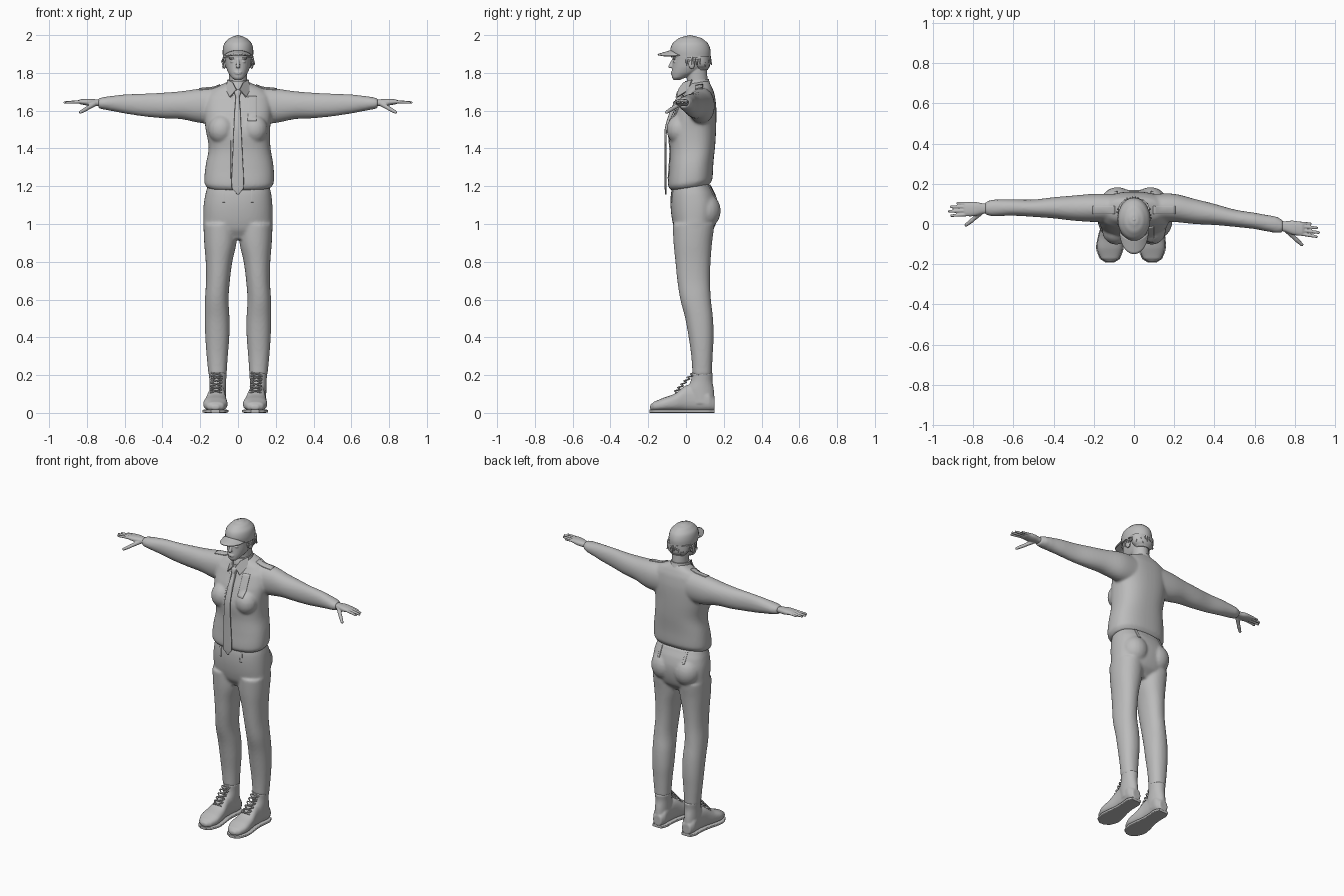
import bpy, bmesh, math, random
from mathutils import Vector, Matrix

if "Cube" in bpy.data.objects:
    bpy.data.objects.remove(bpy.data.objects["Cube"])

random.seed(4)
GREY = (0.5, 0.5, 0.5, 1)
mat = bpy.data.materials.new("plain_grey")
mat.use_nodes = True
mat.diffuse_color = GREY
mat.node_tree.nodes["Principled BSDF"].inputs["Base Color"].default_value = GREY


def spline(rows, steps=4):
    """Smoothly resample section rows."""
    out = []
    for i in range(len(rows) - 1):
        a, b, c, d = (rows[max(0, min(len(rows) - 1, i + k))] for k in (-1, 0, 1, 2))
        for s in range(steps):
            t = s / steps
            out.append([q + t * ((r - p) + t * ((2*p - 5*q + 4*r - w) + t * (3*q - p - 3*r + w))) / 2
                        if n else q + t * (r - q)
                        for n, (p, q, r, w) in enumerate(zip(a, b, c, d))])
    return out + [list(rows[-1])]


def loft(bm, axis, rows, power=1.0, sides=32, tilt=0.0):
    """Skin over sections (position, low, high, low, high) along an axis."""
    ia, ib = [k for k in range(3) if k != axis]
    rings = []
    for t, a0, a1, b0, b1 in spline(rows):
        ring = []
        for k in range(sides):
            ang = math.tau * k / sides
            c, s = math.cos(ang), math.sin(ang)
            co = Vector()
            co[ia] = (a0 + a1) / 2 + (a1 - a0) / 2 * math.copysign(abs(c) ** power, c)
            co[ib] = (b0 + b1) / 2 + (b1 - b0) / 2 * math.copysign(abs(s) ** power, s)
            co[axis] = t + tilt * co[ib]
            ring.append(bm.verts.new(co))
        rings.append(ring)
    for r0, r1 in zip(rings, rings[1:]):
        for k in range(sides):
            j = (k + 1) % sides
            bm.faces.new((r0[k], r0[j], r1[j], r1[k]))
    bm.faces.new(rings[0])
    bm.faces.new(rings[-1])


def ball(bm, centre, radii):
    m = Matrix.Translation(centre) @ Matrix.Diagonal((*radii, 1))
    bmesh.ops.create_uvsphere(bm, u_segments=20, v_segments=12, radius=1, matrix=m)


def rod(bm, p, q, r0, r1, sides=8):
    p, q = Vector(p), Vector(q)
    m = Matrix.Translation((p + q) / 2) @ (q - p).to_track_quat('Z', 'Y').to_matrix().to_4x4()
    bmesh.ops.create_cone(bm, cap_ends=True, segments=sides, radius1=r0, radius2=r1,
                          depth=(q - p).length, matrix=m)


def finish(bm, name, voxel=0, smooth=4):
    """Make the object; a voxel size fuses its pieces into one skin."""
    bmesh.ops.recalc_face_normals(bm, faces=bm.faces)
    for f in bm.faces:
        f.smooth = len(f.verts) <= 4
    me = bpy.data.meshes.new(name)
    bm.to_mesh(me)
    bm.free()
    me.materials.append(mat)
    ob = bpy.data.objects.new(name, me)
    bpy.context.collection.objects.link(ob)
    if voxel:
        rm = ob.modifiers.new("fuse", 'REMESH')
        rm.mode, rm.voxel_size, rm.use_smooth_shade = 'VOXEL', voxel, True
        sm = ob.modifiers.new("soften", 'SMOOTH')
        sm.factor, sm.iterations = 0.5, smooth
    return ob


def patch(name, target, axis, sign, centre, size):
    """Thin plate projected along an axis onto the target garment."""
    bm = bmesh.new()
    bmesh.ops.create_grid(bm, x_segments=8, y_segments=12, size=0.5)
    ia, ib = [k for k in range(3) if k != axis]
    for v in bm.verts:
        co = Vector()
        co[ia], co[ib] = centre[0] + v.co.x * size[0], centre[1] + v.co.y * size[1]
        co[axis] = -3 * sign
        v.co = co
    ob = finish(bm, name)
    sw = ob.modifiers.new("wrap", 'SHRINKWRAP')
    sw.target, sw.wrap_method = target, 'PROJECT'
    sw.use_project_x, sw.use_project_y, sw.use_project_z = (axis == k for k in range(3))
    sw.use_positive_direction, sw.use_negative_direction = sign > 0, sign < 0
    so = ob.modifiers.new("thickness", 'SOLIDIFY')
    so.thickness, so.offset = 0.009, 0
    return ob


def side_rows(s, rows, shift=lambda t: 0):
    """Rows for an arm along x, mirrored for s = -1 and shifted in y."""
    return [(s * t, a + shift(t), b + shift(t), c, d) for t, a, b, c, d in rows]


# Jacket: torso, chest and sleeves in one skin
bm = bmesh.new()
loft(bm, 2, [(1.19, -.165, .175, -.08, .125), (1.215, -.178, .19, -.095, .14),
             (1.3, -.172, .188, -.09, .145), (1.4, -.155, .172, -.085, .155),
             (1.5, -.172, .17, -.09, .16), (1.6, -.18, .18, -.058, .16),
             (1.67, -.17, .17, -.025, .15), (1.71, -.13, .13, 0, .135),
             (1.74, -.06, .06, .01, .12)], .82, 48, .15)
sleeve = [(.1, .01, .15, 1.53, 1.725), (.2, .01, .15, 1.535, 1.717), (.3, 0, .125, 1.555, 1.703),
          (.4, -.005, .1, 1.56, 1.695), (.5, -.014, .072, 1.57, 1.69), (.6, -.025, .056, 1.585, 1.686),
          (.68, -.04, .042, 1.6, 1.677), (.71, -.045, .036, 1.606, 1.672), (.74, -.042, .02, 1.612, 1.666)]
for s in (1, -1):
    turn = (lambda t: 0) if s > 0 else (lambda t: .165 * max(0, t - .2))
    loft(bm, 0, side_rows(s, sleeve, turn), .95)
    ball(bm, (s * .088, -.035, 1.5), (.07, .068, .078))
jacket = finish(bm, "jacket", .008, 5)

# Trousers: hips, seat and legs in one skin
bm = bmesh.new()
loft(bm, 2, [(.92, -.13, .13, -.03, .1), (.97, -.178, .178, -.06, .145), (1.03, -.183, .183, -.075, .165),
             (1.1, -.182, .182, -.082, .17), (1.16, -.172, .176, -.08, .155),
             (1.21, -.16, .165, -.07, .13)], .85, 48)
leg = [(1.0, .005, .183, -.07, .15), (.9, .008, .179, -.066, .138), (.8, .03, .171, -.056, .13),
       (.7, .043, .169, -.046, .127), (.6, .05, .175, -.03, .132), (.5, .045, .176, -.004, .143),
       (.4, .046, .173, .014, .146), (.3, .054, .166, .028, .141), (.2, .06, .157, .034, .137)]
for s in (1, -1):
    loft(bm, 2, [(z, *sorted((s * a, s * b)), c, d) for z, a, b, c, d in leg], .92)
    ball(bm, (s * .082, .1, 1.07), (.085, .084, .095))
trousers = finish(bm, "trousers", .008, 5)

# Belt loops, pocket flap, front placket and shoulder straps
for s, tag in ((1, "left"), (-1, "right")):
    patch(tag + "_front_belt_loop", trousers, 1, 1, (s * .075, 1.15), (.014, .07))
    patch(tag + "_back_belt_loop", trousers, 1, -1, (s * .09, 1.17), (.014, .07))
    patch(tag + "_shoulder_strap", jacket, 2, -1, (s * .15, .07), (.11, .038))
patch("chest_patch", jacket, 1, 1, (.075, 1.61), (.045, .13))
patch("front_placket", jacket, 1, 1, (-.032, 1.46), (.012, .44))

# Tie with knot
bm = bmesh.new()
loft(bm, 2, [(1.155, -.004, .004, -.11, -.104), (1.19, -.033, .03, -.113, -.104),
             (1.35, -.029, .025, -.113, -.104), (1.5, -.023, .018, -.113, -.1),
             (1.6, -.018, .013, -.085, -.06), (1.675, -.013, .008, -.05, -.02)], .5, 16)
loft(bm, 2, [(1.67, -.012, .008, -.055, -.02), (1.7, -.021, .017, -.048, -.01),
             (1.715, -.016, .013, -.035, 0)], .7, 16)
finish(bm, "tie")

# Shirt collar with pointed wings
bm = bmesh.new()
loft(bm, 2, [(1.69, -.07, .07, -.02, .135), (1.73, -.06, .06, -.015, .128),
             (1.757, -.054, .054, -.005, .12)], 1, 32, .1)
for s in (1, -1):
    pts = [(.057, .03, 1.765), (.064, .01, 1.71), (.045, -.048, 1.672), (.01, -.042, 1.712), (.03, -.015, 1.75)]
    bm.faces.new([bm.verts.new((s * x, y, z)) for x, y, z in pts])
finish(bm, "collar").modifiers.new("thickness", 'SOLIDIFY').thickness = .006

# Head, neck and facial features
bm = bmesh.new()
loft(bm, 2, [(1.68, -.052, .052, .005, .12), (1.75, -.048, .048, .005, .115),
             (1.83, -.05, .05, 0, .11)])
loft(bm, 2, [(1.762, -.018, .018, -.066, -.03), (1.775, -.034, .034, -.074, .0),
             (1.8, -.051, .051, -.076, .06), (1.83, -.063, .063, -.073, .1),
             (1.87, -.07, .07, -.07, .12), (1.91, -.074, .074, -.068, .122), (1.95, -.06, .06, -.05, .1)], .93)
rod(bm, (0, -.068, 1.872), (0, -.084, 1.83), .006, .012)
ball(bm, (0, -.084, 1.832), (.011, .01, .008))
ball(bm, (0, -.073, 1.803), (.022, .008, .004))
ball(bm, (0, -.073, 1.796), (.018, .008, .004))
for s in (1, -1):
    ball(bm, (s * .028, -.061, 1.877), (.022, .01, .006))
    ball(bm, (s * .028, -.058, 1.86), (.014, .01, .007))
    ball(bm, (s * .073, .03, 1.848), (.009, .018, .028))
finish(bm, "head", .0035, 2)

# Hair below the cap, with loose tufts
bm = bmesh.new()
loft(bm, 2, [(1.815, -.045, .045, .05, .115), (1.84, -.07, .07, .035, .128),
             (1.89, -.078, .078, .015, .13)])
for i in range(26):
    a = math.radians(-25 + 230 * i / 25)
    p = Vector((.074 * math.cos(a), .04 + .084 * math.sin(a), random.uniform(1.865, 1.89)))
    out = Vector((math.cos(a), math.sin(a), 0)) * random.uniform(.004, .018)
    rod(bm, p, p + out - Vector((0, 0, random.uniform(.02, .05))), .008, .002, 6)
finish(bm, "hair")

# Cap crown, button and peak
bm = bmesh.new()
loft(bm, 2, [(1.882, -.08, .08, -.078, .13), (1.92, -.081, .081, -.083, .13),
             (1.955, -.073, .073, -.072, .117), (1.983, -.047, .047, -.04, .085),
             (1.996, -.02, .02, -.002, .045), (1.998, -.003, .003, .018, .025)])
ball(bm, (0, .021, 1.996), (.008, .008, .004))
finish(bm, "cap_crown")
bm = bmesh.new()
grid = []
for j in range(7):
    r = j / 6
    row = []
    for i in range(25):
        a = math.radians(-90 + 7.5 * i)
        x = .073 * math.sin(a)
        row.append(bm.verts.new((x, -.03 - (.045 + .075 * r) * math.cos(a),
                                 1.922 - .022 * r * math.cos(a) - 5 * x * x)))
    grid.append(row)
for r0, r1 in zip(grid, grid[1:]):
    for i in range(24):
        bm.faces.new((r0[i], r0[i + 1], r1[i + 1], r1[i]))
bmesh.ops.remove_doubles(bm, verts=bm.verts, dist=.0001)
finish(bm, "cap_peak").modifiers.new("thickness", 'SOLIDIFY').thickness = .007

# Hands: palm, four fingers and thumb
tips = [(.155, .03, .007), (.187, .012, .008), (.196, -.01, .0085), (.185, -.032, .008)]
for s, tag, wy, slope in ((1, "left", -.01, -.12), (-1, "right", .077, -.02)):
    bm = bmesh.new()

    def point(dx, dy, z):
        return (s * (.73 + dx), wy + dy + slope * dx, z)

    def digit(p, q, r):
        rod(bm, p, q, r * 1.15, r * .85, 12)
        ball(bm, q, (r * .85,) * 3)
    palm = [(.71, -.024, .024, 1.622, 1.658), (.75, -.026, .026, 1.624, 1.66),
            (.79, -.036, .034, 1.626, 1.663), (.835, -.036, .032, 1.634, 1.66), (.845, -.028, .026, 1.638, 1.656)]
    loft(bm, 0, side_rows(s, palm, lambda t: wy + slope * (t - .73)), .85)
    for dx, dy, r in tips:
        digit(point(.09, dy * .85, 1.648), point(dx - r, dy, 1.643), r)
    digit(point(.03, -.018, 1.636), point(.072, -.055, 1.61), .012)
    digit(point(.072, -.055, 1.61), point(.104, -.08, 1.592), .01)
    finish(bm, tag + "_hand", .0035, 2)

# Boots with soles, ankle collars and laces
foot = [(-.19, .018, .018, .042), (-.172, .045, .012, .058), (-.12, .064, .01, .08), (-.06, .058, .01, .102),
        (0, .046, .01, .145), (.06, .042, .01, .15), (.12, .044, .01, .12), (.152, .03, .012, .08)]
for s, tag, toe in ((1, "left", .09), (-1, "right", -.12)):
    def mid(y):
        return s * .106 + (toe - s * .106) * min(1, max(0, (.1 - y) / .2))
    bm = bmesh.new()
    loft(bm, 1, [(y, mid(y) - w, mid(y) + w, a, b) for y, w, a, b in foot], .8)
    c = s * .107
    loft(bm, 2, [(z, c - w, c + w, a, b) for z, w, a, b in
                 ((.05, .042, .02, .152), (.12, .043, .005, .148), (.17, .044, .025, .14), (.212, .048, .03, .143))])
    finish(bm, tag + "_boot", .0055, 3)
    bm = bmesh.new()
    loft(bm, 1, [(y - .002, mid(y) - w - .004, mid(y) + w + .004, 0, .018) for y, w, a, b in foot], .35)
    finish(bm, tag + "_sole")
    bm = bmesh.new()
    for i in range(6):
        y, z = -.06 + .017 * i, .107 + .018 * i
        for k in (1, -1):
            rod(bm, (mid(y) - k * .03, y + .012, z), (mid(y), y - .001, z + .009), .004, .004)
            rod(bm, (mid(y), y - .001, z + .009), (mid(y) + k * .03, y + .024, z + .016), .004, .004)
    finish(bm, tag + "_laces")
